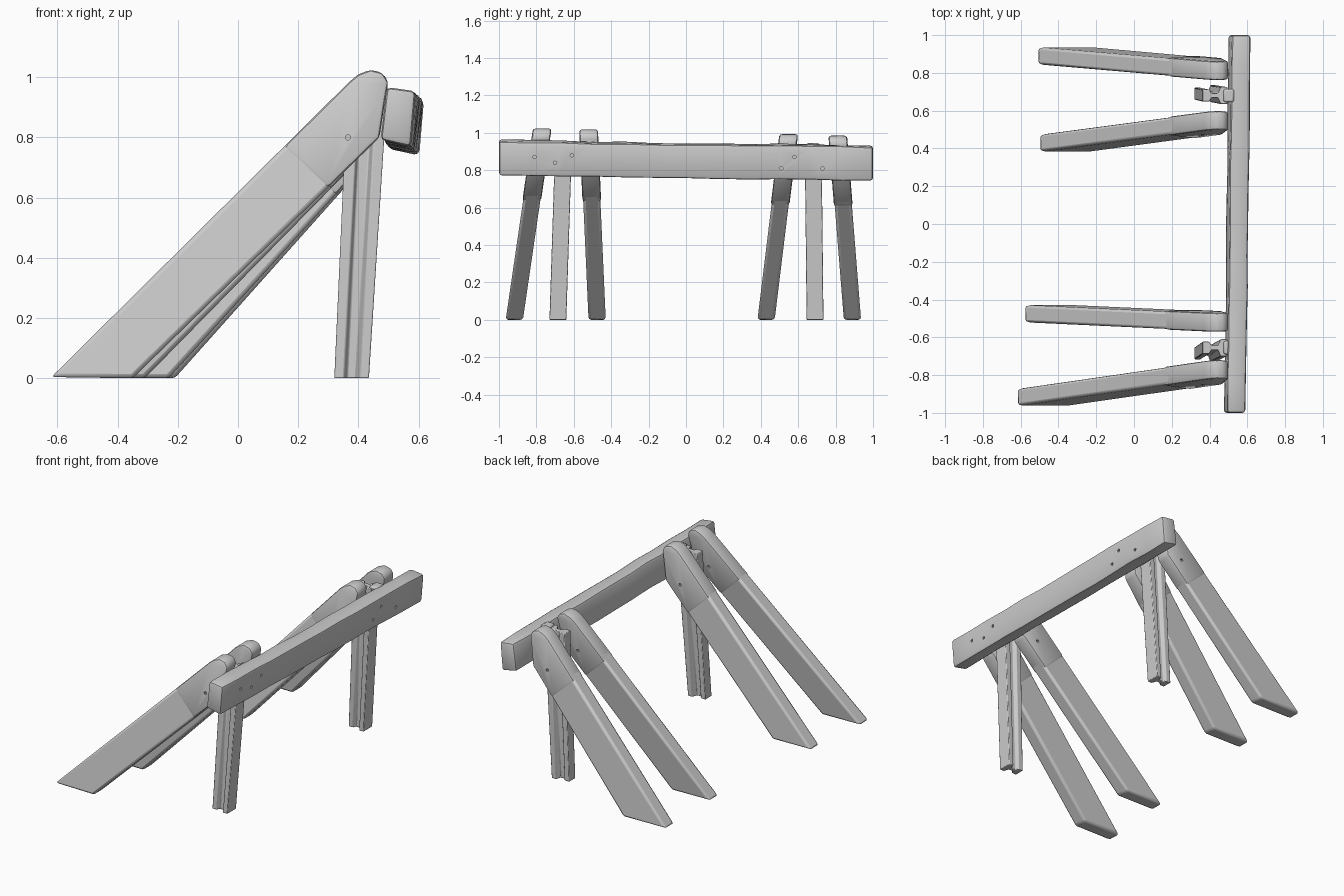
import bpy, bmesh, random
from mathutils import Matrix, Vector

random.seed(4)
if "Cube" in bpy.data.objects:
    bpy.data.objects.remove(bpy.data.objects["Cube"])

grey = bpy.data.materials.new("weathered_grey")
grey.use_nodes = True
grey.diffuse_color = (0.6, 0.6, 0.6, 1)
grey.node_tree.nodes["Principled BSDF"].inputs["Base Color"].default_value = (0.6, 0.6, 0.6, 1)


def add_object(name, bm):
    bmesh.ops.recalc_face_normals(bm, faces=bm.faces)
    mesh = bpy.data.meshes.new(name)
    bm.to_mesh(mesh)
    bm.free()
    mesh.materials.append(grey)
    obj = bpy.data.objects.new(name, mesh)
    bpy.context.collection.objects.link(obj)
    return obj


def loft(name, rings, bevel):
    """Skin equal rings of points, cap both ends and soften the edges."""
    bm = bmesh.new()
    loops = [[bm.verts.new(p) for p in ring] for ring in rings]
    n = len(loops[0])
    for a, b in zip(loops, loops[1:]):
        for i in range(n):
            j = (i + 1) % n
            bm.faces.new((a[i], a[j], b[j], b[i]))
    bm.faces.new(loops[0])
    bm.faces.new(loops[-1])
    obj = add_object(name, bm)
    mod = obj.modifiers.new("soft_edges", 'BEVEL')
    mod.width, mod.segments, mod.limit_method = bevel, 2, 'ANGLE'
    return obj


def drill(obj, holes, axis, radius=0.009, depth=0.04):
    """Cut small round bolt holes centred on the given points."""
    bm = bmesh.new()
    turn = Vector((0, 0, 1)).rotation_difference(Vector(axis)).to_matrix().to_4x4()
    for p in holes:
        bmesh.ops.create_cone(bm, cap_ends=True, segments=10, radius1=radius, radius2=radius,
                              depth=depth, matrix=Matrix.Translation(p) @ turn)
    cutter = add_object("hole_cutter", bm)
    cutter.hide_render = True
    mod = obj.modifiers.new("holes", 'BOOLEAN')
    mod.operation, mod.object, mod.solver = 'DIFFERENCE', cutter, 'EXACT'
    bpy.context.view_layer.update()
    baked = bpy.data.meshes.new_from_object(obj.evaluated_get(bpy.context.evaluated_depsgraph_get()))
    obj.modifiers.clear()
    obj.data = baked
    bpy.data.objects.remove(cutter)


def mix(a, b, t):
    return a + (b - a) * t


parts = []

# Long beam: slightly leaning section, drifting along its length
SECTION = [(0.475, 0.795), (0.575, 0.772), (0.593, 0.955), (0.492, 0.965)]
rings = []
for i in range(13):
    t = i / 12
    dx, dz = 0.026 * t, -0.03 * t - 0.012 * t * (1 - t)
    rings.append([(x + dx + random.uniform(-.003, .003), mix(-1, 1, t),
                   z + dz + random.uniform(-.004, .004)) for x, z in SECTION])
beam = loft("beam", rings, 0.016)
drill(beam, [(0.585 + 0.013 * (y + 1), y, z) for y, z in
             [(-.81, .87), (-.70, .84), (-.61, .88), (.51, .81), (.58, .87), (.73, .81)]], (1, 0, 0))
parts.append(beam)

# Slanted legs: foot tip x, foot heel x, foot y, top y, drop of the head
LEGS = {
    "front_outer": (-0.62, -0.35, -0.918, -0.772, 0.0),
    "front_inner": (-0.58, -0.31, -0.475, -0.520, -0.005),
    "back_inner": (-0.50, -0.23, 0.428, 0.550, -0.03),
    "back_outer": (-0.51, -0.21, 0.890, 0.810, -0.038),
}
HEAD = [(0.37, 0.985), (0.40, 1.01), (0.44, 1.025), (0.48, 1.015),
        (0.50, 0.985), (0.49, 0.93), (0.47, 0.80)]
for label, (tip, heel, y_foot, y_top, drop) in LEGS.items():
    head = [(x, z + drop) for x, z in HEAD]

    def upper(t):
        return mix(tip, head[0][0], t), mix(0.004, head[0][1], t)

    def lower(t):
        return mix(heel, head[-1][0], t), mix(0, head[-1][1], t)

    def plank(name, profile, thick):
        sides = [[(x, mix(y_foot, y_top, z) + s * thick / 2, z) for x, z in profile] for s in (-1, 1)]
        return loft(label + name, sides, 0.014)

    parts.append(plank("_leg", [upper(0), upper(0.82), lower(0.84), lower(0)], 0.092))
    top = plank("_leg_head", [upper(0.78)] + head + [lower(0.79)], 0.1)
    y_hole = mix(y_foot, y_top, 0.8)
    drill(top, [(0.365, y_hole + s * 0.05, 0.80 + drop) for s in (-1, 1)], (0, 1, 0))
    parts.append(top)

# Upright posts with a flanged section, leaning slightly towards the beam
HALF = [(0.0, 0.032), (0.032, 0.032), (0.042, 0.012), (0.072, 0.012), (0.084, 0.045), (0.115, 0.045)]
PROFILE = HALF + [(x, -y) for x, y in reversed(HALF)]
for label, y_foot, y_top in (("front", -0.685, -0.655), ("back", 0.69, 0.68)):
    ends = [(0.32, y_foot, 0.0, 1.0), (0.362, y_top, 0.93, 1.15)]
    parts.append(loft(label + "_post", [[(x0 + x * w, y0 + y, z) for x, y in PROFILE]
                                        for x0, y0, z, w in ends], 0.004))
    # Spacer joining post and beam
    box = [(0.465, 0.80), (0.53, 0.80), (0.53, 0.945), (0.475, 0.945)]
    parts.append(loft(label + "_spacer", [[(x, y_top + s * 0.035, z) for x, z in box]
                                          for s in (-1, 1)], 0.01))

# Smooth shading with sharp edges kept
bpy.ops.object.select_all(action='DESELECT')
for obj in parts:
    obj.select_set(True)
bpy.context.view_layer.objects.active = parts[0]
bpy.ops.object.shade_smooth_by_angle(angle=0.6)
